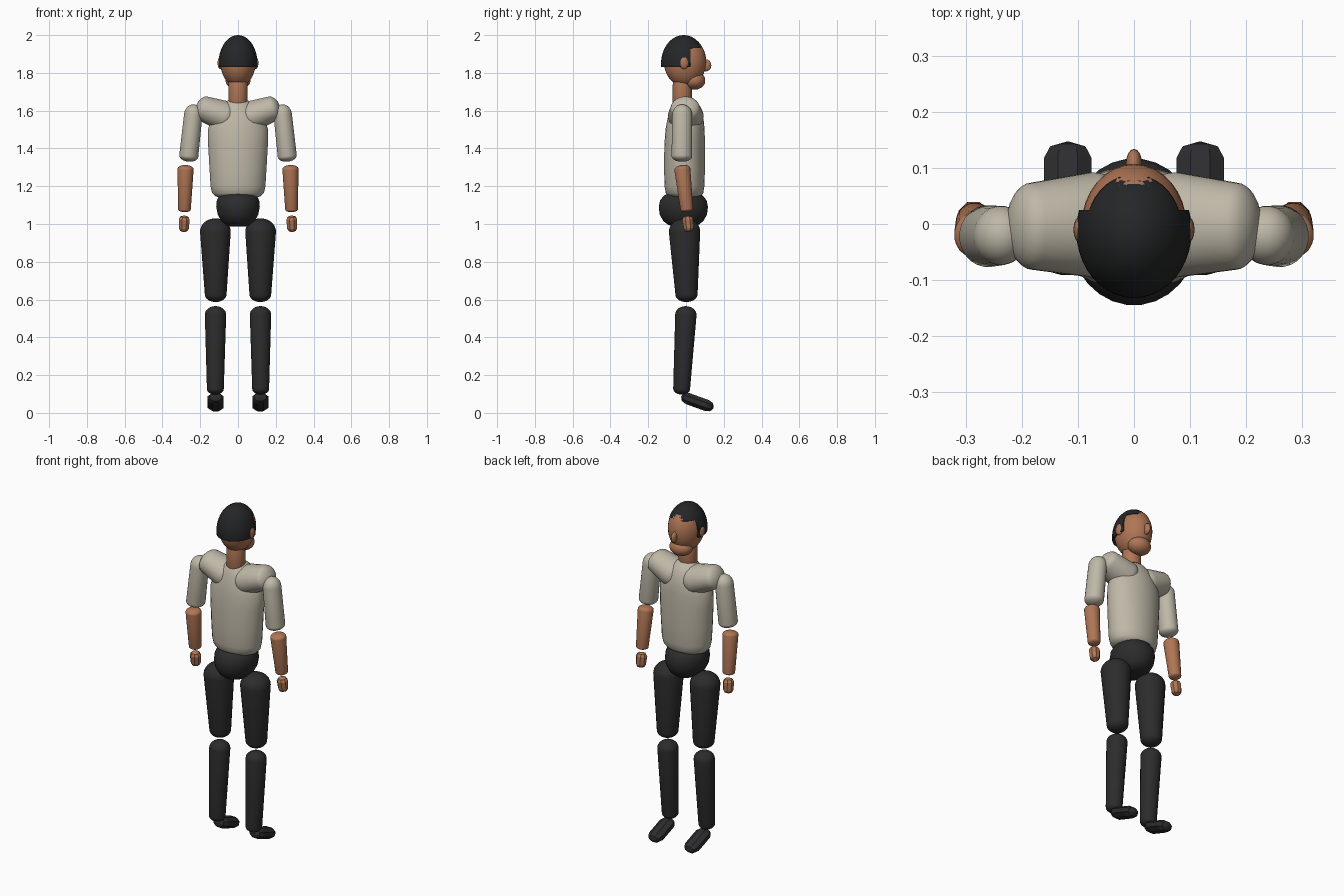
import bpy, bmesh, math
from mathutils import Vector, Matrix

if "Cube" in bpy.data.objects:
    bpy.data.objects.remove(bpy.data.objects["Cube"])


def material(name, rgb):
    m = bpy.data.materials.new(name)
    m.diffuse_color = (*rgb, 1)
    m.use_nodes = True
    m.node_tree.nodes["Principled BSDF"].inputs["Base Color"].default_value = m.diffuse_color
    return m


SKIN = material("skin", (0.43, 0.18, 0.09))
SHIRT = material("shirt", (0.52, 0.48, 0.39))
TROUSERS = material("trousers", (0.025, 0.025, 0.026))
HAIR = material("hair", (0.018, 0.019, 0.02))
SHOE = material("shoe", (0.026, 0.026, 0.028))


def finish(name, bm, mat, angle=40):
    bmesh.ops.recalc_face_normals(bm, faces=bm.faces)
    me = bpy.data.meshes.new(name)
    bm.to_mesh(me)
    bm.free()
    me.materials.append(mat)
    ob = bpy.data.objects.new(name, me)
    bpy.context.collection.objects.link(ob)
    bpy.ops.object.select_all(action='DESELECT')
    ob.select_set(True)
    bpy.context.view_layer.objects.active = ob
    bpy.ops.object.shade_smooth_by_angle(angle=math.radians(angle))
    return ob


def loft(name, rings, mat, segs=28, matrix=Matrix(), angle=40):
    """Stack of ellipses (z, rx, ry, y centre), closed at both ends."""
    bm = bmesh.new()
    loops = []
    for z, rx, ry, yc in rings:
        loops.append([bm.verts.new(matrix @ Vector((
            rx * math.cos(2 * math.pi * (i + 0.5) / segs),
            yc + ry * math.sin(2 * math.pi * (i + 0.5) / segs), z))) for i in range(segs)])
    for a, b in zip(loops, loops[1:]):
        for i in range(segs):
            j = (i + 1) % segs
            bm.faces.new((a[i], a[j], b[j], b[i]))
    bm.faces.new(loops[0])
    bm.faces.new(loops[-1])
    return finish(name, bm, mat, angle)


def limb(name, p0, p1, r0, r1, c0, c1, mat, squash=1.0, segs=24, steps=7, angle=40):
    """Tapered rounded bar from tip p0 to tip p1 with cap lengths c0 and c1."""
    p0, p1 = Vector(p0), Vector(p1)
    axis = p1 - p0
    length = axis.length
    spots = []
    for k in range(steps + 1):
        t = 0.1 + (math.pi / 2 - 0.1) * k / steps
        spots.append((c0 * (1 - math.cos(t)), math.sin(t)))
    spots += [(length - c1 / c0 * d, s) for d, s in reversed(spots)]
    rings = []
    for d, s in spots:
        r = (r0 + (r1 - r0) * min(max((d - c0) / (length - c0 - c1), 0), 1)) * s
        rings.append((d, r, r * squash, 0))
    # local y stays as close to world y as possible
    z = axis.normalized()
    ref = Vector((1, 0, 0)) if abs(z.x) < 0.7 else Vector((0, 0, 1))
    y = z.cross(ref).normalized()
    x = y.cross(z)
    mat4 = Matrix.Translation(p0) @ Matrix((x, y, z)).transposed().to_4x4()
    return loft(name, rings, mat, segs, mat4, angle)


def ball_mesh(c, r, u=32, v=20):
    bm = bmesh.new()
    bmesh.ops.create_uvsphere(bm, u_segments=u, v_segments=v, radius=1)
    bmesh.ops.scale(bm, vec=r, verts=bm.verts)
    bmesh.ops.translate(bm, vec=c, verts=bm.verts)
    return bm


def ball(name, c, r, mat, u=32, v=20):
    return finish(name, ball_mesh(c, r, u, v), mat)


# Head, jaw, nose and neck
ball("head", (0, -0.005, 1.86), (0.094, 0.112, 0.134), SKIN)
ball("jaw", (0, 0.045, 1.76), (0.066, 0.057, 0.049), SKIN)
ball("nose", (0, 0.105, 1.84), (0.015, 0.029, 0.032), SKIN, 16, 10)
limb("neck", (0, -0.02, 1.60), (0, -0.02, 1.80), 0.052, 0.05, 0.01, 0.01, SKIN)

# Hair cap, open at the face
bm = ball_mesh((0, -0.012, 1.85), (0.103, 0.12, 0.15), 40, 26)
for co, no in (((0, 0, 1.83), (0, 0, 1)), ((0, 0, 1.932), (0, 0, 1)), ((0, 0.025, 0), (0, 1, 0))):
    bmesh.ops.bisect_plane(bm, geom=bm.verts[:] + bm.edges[:] + bm.faces[:],
                           plane_co=co, plane_no=no)
drop = []
for f in bm.faces:
    c = f.calc_center_median()
    if c.z < (1.83 if c.y < 0.025 else 1.932):
        drop.append(f)
bmesh.ops.delete(bm, geom=drop, context='FACES')
hair = finish("hair", bm, HAIR)
shell = hair.modifiers.new("thickness", 'SOLIDIFY')
shell.thickness = 0.014
shell.offset = -1

# Torso and pelvis
loft("torso", [
    (1.140, 0.100, 0.070, -0.008), (1.148, 0.122, 0.088, -0.008),
    (1.165, 0.138, 0.100, -0.008), (1.20, 0.146, 0.106, -0.008),
    (1.30, 0.152, 0.109, -0.008), (1.42, 0.159, 0.108, -0.007),
    (1.50, 0.160, 0.104, -0.005), (1.55, 0.145, 0.097, -0.003),
    (1.60, 0.110, 0.084, -0.003), (1.64, 0.072, 0.066, -0.006),
    (1.66, 0.045, 0.045, -0.01)], SHIRT, 32)
loft("pelvis", [
    (0.988, 0.045, 0.050, -0.014), (0.995, 0.068, 0.080, -0.014),
    (1.015, 0.090, 0.106, -0.014), (1.05, 0.108, 0.126, -0.014),
    (1.09, 0.116, 0.131, -0.014), (1.125, 0.113, 0.124, -0.014),
    (1.15, 0.101, 0.104, -0.014), (1.166, 0.075, 0.072, -0.014)], TROUSERS)

# Paired parts
for side, s in (("left", -1), ("right", 1)):
    ball(side + "_ear", (s * 0.094, -0.01, 1.853), (0.014, 0.025, 0.033), SKIN, 16, 10)
    limb(side + "_shoulder", (s * 0.222, -0.005, 1.625), (s * 0.0, 0, 1.545),
         0.068, 0.082, 0.045, 0.08, SHIRT, squash=1.15)
    limb(side + "_upper_arm", (s * 0.231, -0.02, 1.633), (s * 0.264, -0.022, 1.33),
         0.049, 0.051, 0.055, 0.03, SHIRT, squash=1.08)
    limb(side + "_forearm", (s * 0.277, -0.022, 1.312), (s * 0.284, 0.006, 1.063),
         0.043, 0.034, 0.022, 0.015, SKIN)
    limb(side + "_hand", (s * 0.284, 0.006, 1.045), (s * 0.287, 0.016, 0.957),
         0.031, 0.028, 0.022, 0.02, SKIN, segs=8, steps=2, angle=20)
    limb(side + "_thigh", (s * 0.12, -0.01, 1.03), (s * 0.118, 0.004, 0.587),
         0.082, 0.058, 0.07, 0.04, TROUSERS, squash=1.02)
    limb(side + "_shin", (s * 0.119, 0.002, 0.565), (s * 0.12, -0.025, 0.097),
         0.057, 0.045, 0.045, 0.03, TROUSERS)
    limb(side + "_foot", (s * 0.118, -0.025, 0.088), (s * 0.118, 0.146, 0.026),
         0.046, 0.046, 0.035, 0.035, SHOE, squash=0.72, segs=8, steps=2, angle=20)
